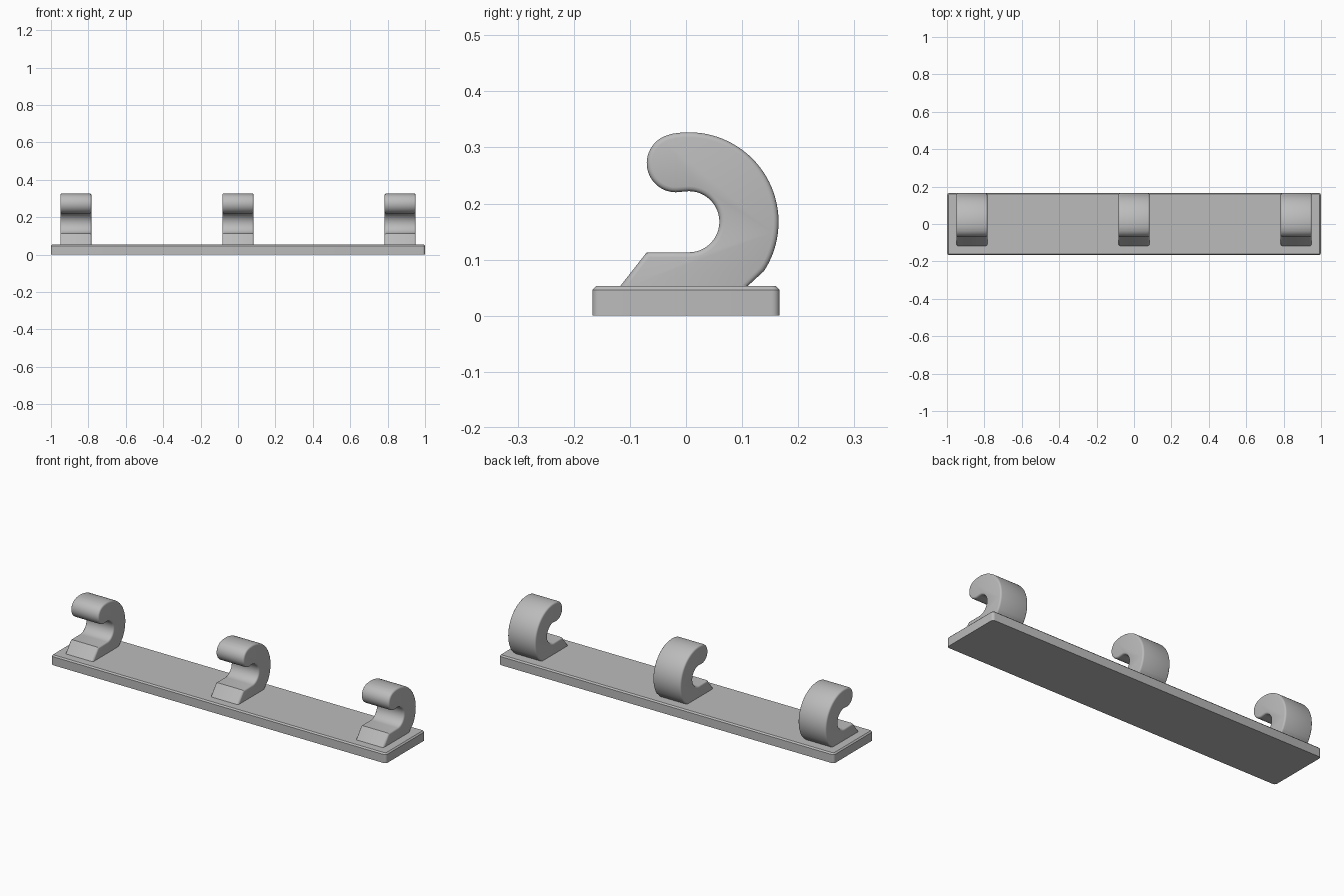
import bpy, bmesh
from math import sin, cos, radians

default = bpy.data.objects.get("Cube")
if default:
    bpy.data.objects.remove(default)

grey = bpy.data.materials.new("plain_grey")
grey.use_nodes = True
colour = (0.5, 0.5, 0.5, 1)
grey.diffuse_color = colour
grey.node_tree.nodes["Principled BSDF"].inputs["Base Color"].default_value = colour


def finish(name, bm, angle):
    """Turn a bmesh into a smooth object with sharp edges kept."""
    bmesh.ops.recalc_face_normals(bm, faces=bm.faces)
    mesh = bpy.data.meshes.new(name)
    bm.to_mesh(mesh)
    bm.free()
    mesh.materials.append(grey)
    mesh.shade_smooth()
    mesh.set_sharp_from_angle(angle=radians(angle))
    obj = bpy.data.objects.new(name, mesh)
    bpy.context.collection.objects.link(obj)
    return obj


def arc(cy, cz, r, start, end, steps):
    angles = [radians(start + (end - start) * i / steps) for i in range(steps + 1)]
    return [(cy + r * cos(a), cz + r * sin(a)) for a in angles]


def extrude_side(bm, profile, half_width):
    """Extrude a (y, z) outline along x; return the two end caps."""
    cap = bm.faces.new([bm.verts.new((-half_width, y, z)) for y, z in profile])
    result = bmesh.ops.extrude_face_region(bm, geom=[cap], use_keep_orig=True)
    moved = [v for v in result["geom"] if isinstance(v, bmesh.types.BMVert)]
    bmesh.ops.translate(bm, vec=(2 * half_width, 0, 0), verts=moved)
    other = next(f for f in result["geom"] if isinstance(f, bmesh.types.BMFace))
    bmesh.ops.recalc_face_normals(bm, faces=bm.faces)
    return [cap, other]


# Mounting board: rounded upright corners and a chamfered top rim
LENGTH, DEPTH, HEIGHT = 2, 0.334, 0.053
bm = bmesh.new()
bmesh.ops.create_cube(bm, size=1)
bmesh.ops.scale(bm, vec=(LENGTH, DEPTH, HEIGHT), verts=bm.verts)
bmesh.ops.translate(bm, vec=(0, 0, HEIGHT / 2), verts=bm.verts)
uprights = [e for e in bm.edges if abs(e.verts[0].co.z - e.verts[1].co.z) > 0.01]
bmesh.ops.bevel(bm, geom=uprights, offset=0.014, segments=5, profile=0.5, affect='EDGES')
rim = [e for e in bm.edges if all(v.co.z > HEIGHT - 0.001 for v in e.verts)]
bmesh.ops.bevel(bm, geom=rim, offset=0.007, segments=1, affect='EDGES')
finish("mounting_board", bm, 30)

# Hook outline: foot, inner curve, round tip, outer curve, heel
outline = [(-0.117, 0.03), (-0.117, 0.053), (-0.07, 0.113)]
outline += arc(0.005, 0.1675, 0.0545, -90, 90, 24)
outline += arc(-0.018, 0.272, 0.052, 270, 102, 24)
outline += arc(0.005, 0.167, 0.16, 101, -33, 36)
outline += [(0.11, 0.053), (0.11, 0.03)]

# Three hooks, with softened side edges
for place, x in (("right", -0.867), ("middle", 0), ("left", 0.867)):
    bm = bmesh.new()
    caps = extrude_side(bm, outline, 0.083)
    edges = {e for f in caps for e in f.edges}
    bmesh.ops.bevel(bm, geom=list(edges), offset=0.009, segments=3, profile=0.5,
                    affect='EDGES', clamp_overlap=False)
    finish(place + "_hook", bm, 31).location.x = x
